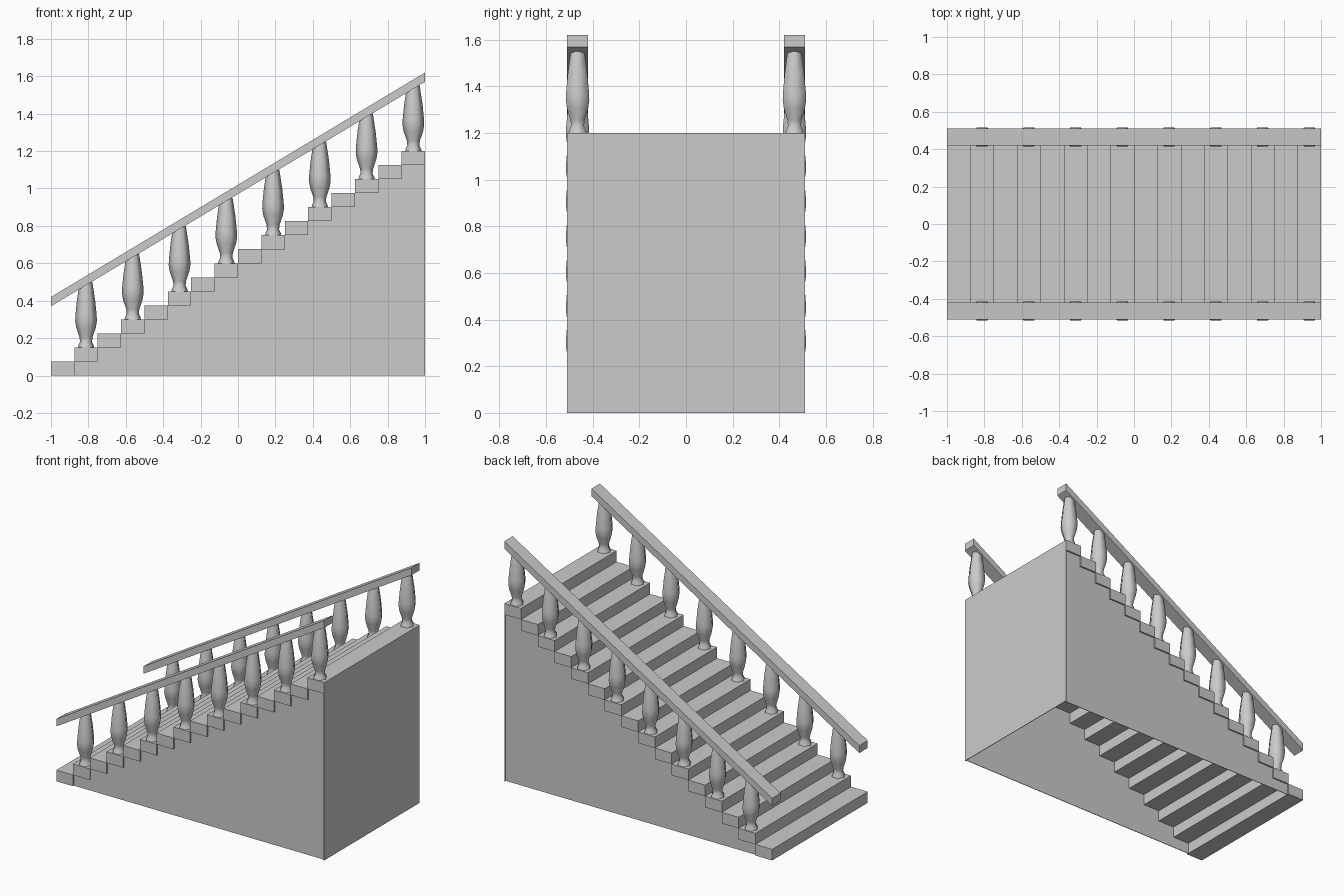
import bpy, bmesh, math

cube = bpy.data.objects.get("Cube")
if cube:
    bpy.data.objects.remove(cube, do_unlink=True)

STEPS, RUN, RISE = 16, 0.125, 0.075
HALF_STEP, HALF_WALL, RAIL_Y = 0.51, 0.50, 0.465

stone = bpy.data.materials.new("light grey stone")
stone.use_nodes = True
GREY = (0.6, 0.6, 0.6, 1)
stone.diffuse_color = GREY
stone.node_tree.nodes["Principled BSDF"].inputs["Base Color"].default_value = GREY


def finish(name, bm, recalc=True):
    if recalc:
        bmesh.ops.recalc_face_normals(bm, faces=bm.faces)
    mesh = bpy.data.meshes.new(name)
    bm.to_mesh(mesh)
    bm.free()
    mesh.materials.append(stone)
    obj = bpy.data.objects.new(name, mesh)
    bpy.context.collection.objects.link(obj)
    return obj


def prism(name, outline, y0, y1):
    """Solid with an x-z outline, spanning y0 to y1."""
    bm = bmesh.new()
    face = bm.faces.new([bm.verts.new((x, y0, z)) for x, z in outline])
    out = bmesh.ops.extrude_face_region(bm, geom=[face])
    moved = [v for v in out["geom"] if isinstance(v, bmesh.types.BMVert)]
    bmesh.ops.translate(bm, verts=moved, vec=(0, y1 - y0, 0))
    return finish(name, bm)


# Treads: one block per step
for i in range(STEPS):
    x, z = -1 + i * RUN, i * RISE
    prism(f"step_{i + 1}", [(x, z), (x + RUN, z), (x + RUN, z + RISE), (x, z + RISE)],
          -HALF_STEP, HALF_STEP)

# Hollow base: two zigzag side walls and a back wall, open underneath
zigzag = [(1, 0), (-1 + RUN, 0)]
for i in range(1, STEPS):
    x, z = -1 + i * RUN, i * RISE
    zigzag += [(x, z), (x + RUN, z)]
zigzag.pop(2)
zigzag.insert(2, (-1 + RUN, RISE))
for side, word in ((-1, "right"), (1, "left")):
    prism(f"{word}_side_wall", zigzag, side * HALF_WALL, side * (HALF_WALL - 0.004))
top = STEPS * RISE
prism("end_wall", [(0.996, 0), (1, 0), (1, top - 0.01), (0.996, top - 0.01)],
      -HALF_STEP, HALF_STEP)

# Baluster: six-sided turned profile of (radius, height)
PROFILE = [(0.044, 0), (0.041, 0.012), (0.032, 0.03), (0.035, 0.055), (0.052, 0.105),
           (0.058, 0.14), (0.057, 0.17), (0.049, 0.25), (0.036, 0.335), (0.033, 0.35)]
SIDES = 6


def baluster(name, x, y, z):
    bm = bmesh.new()
    rings = []
    for r, h in PROFILE:
        rings.append([bm.verts.new((r * math.cos(a), r * math.sin(a), h))
                      for a in (math.tau * k / SIDES for k in range(SIDES))])
    for low, high in zip(rings, rings[1:]):
        for k in range(SIDES):
            n = (k + 1) % SIDES
            bm.faces.new((low[k], low[n], high[n], high[k])).smooth = True
    bm.faces.new(rings[-1])
    bm.faces.new(rings[0][::-1])
    finish(name, bm).location = (x, y, z)


# Balusters on every second step, and a sloped handrail on each side
for side, word in ((-1, "right"), (1, "left")):
    for i in range(1, STEPS, 2):
        baluster(f"{word}_baluster_{i // 2 + 1}", -1 + (i + 0.5) * RUN,
                 side * RAIL_Y, (i + 1) * RISE)
    prism(f"{word}_handrail", [(-1, 0.37), (1, 1.57), (1, 1.62), (-1, 0.42)],
          side * (RAIL_Y - 0.045), side * (RAIL_Y + 0.045))
